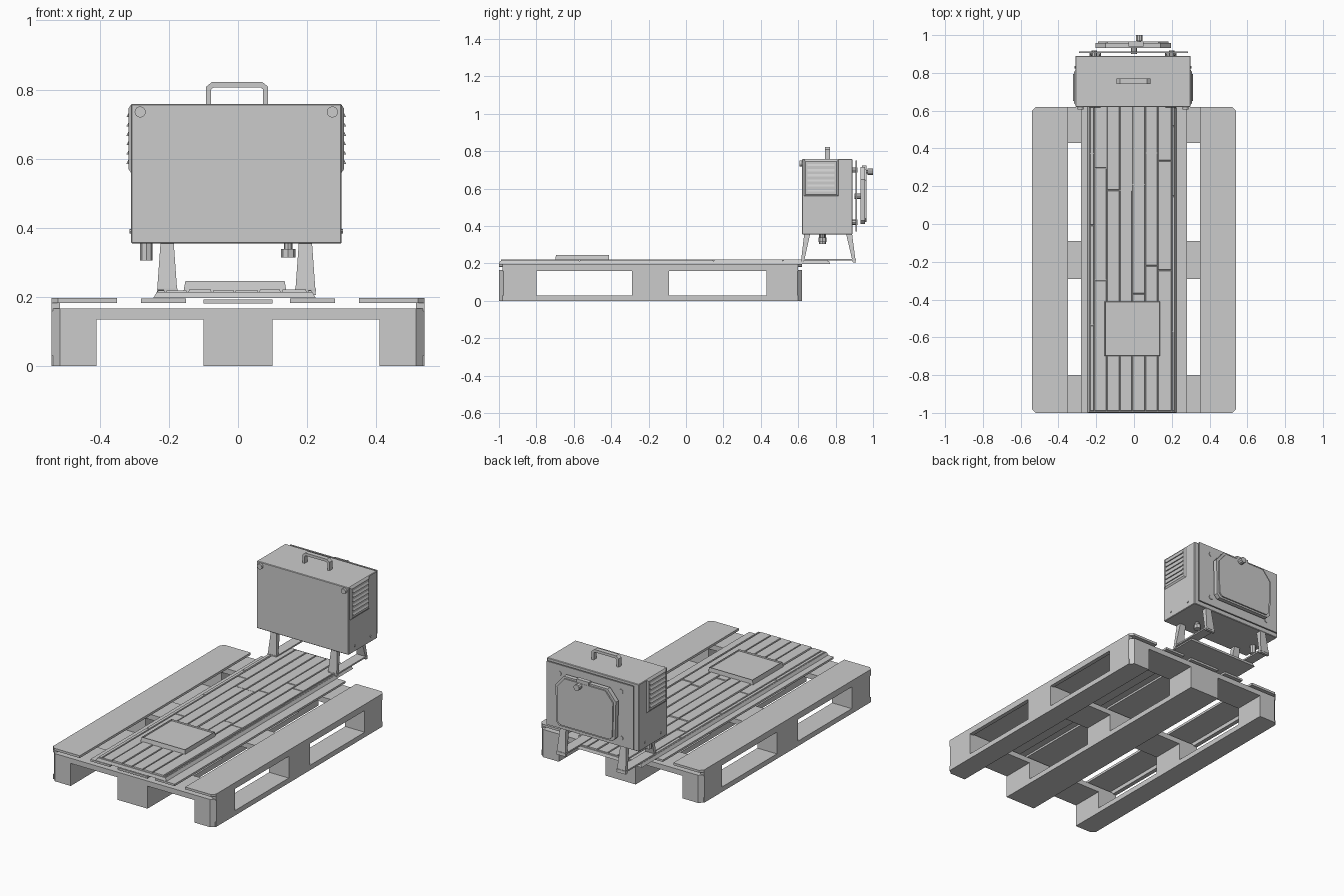
import bpy, bmesh, math, random
from mathutils import Vector

random.seed(4)
cube = bpy.data.objects.get("Cube")
if cube:
    bpy.data.objects.remove(cube, do_unlink=True)

grey = bpy.data.materials.new("plain_grey")
grey.use_nodes = True
grey.diffuse_color = (0.6, 0.6, 0.6, 1)
grey.node_tree.nodes["Principled BSDF"].inputs["Base Color"].default_value = (0.6, 0.6, 0.6, 1)


def finish(name, bm):
    bmesh.ops.recalc_face_normals(bm, faces=bm.faces[:])
    mesh = bpy.data.meshes.new(name)
    bm.to_mesh(mesh)
    bm.free()
    mesh.materials.append(grey)
    ob = bpy.data.objects.new(name, mesh)
    bpy.context.collection.objects.link(ob)
    return ob


def add_loft(bm, low, high):
    """Closed solid between two matching loops of points."""
    a = [bm.verts.new(p) for p in low]
    b = [bm.verts.new(p) for p in high]
    bm.faces.new(a)
    bm.faces.new(b)
    for i in range(len(a)):
        j = (i + 1) % len(a)
        bm.faces.new((a[i], a[j], b[j], b[i]))


def rect(x, y, z):
    return [(x[0], y[0], z), (x[1], y[0], z), (x[1], y[1], z), (x[0], y[1], z)]


def add_box(bm, x, y, z):
    add_loft(bm, rect(x, y, z[0]), rect(x, y, z[1]))


def box(name, x, y, z, bevel=0):
    bm = bmesh.new()
    add_box(bm, x, y, z)
    ob = finish(name, bm)
    if bevel:
        mod = ob.modifiers.new("edge", "BEVEL")
        mod.width, mod.segments = bevel, 1
    return ob


def prism(name, outline, y0, y1):
    """Outline in x, z pushed along y."""
    bm = bmesh.new()
    add_loft(bm, [(x, y0, z) for x, z in outline], [(x, y1, z) for x, z in outline])
    return finish(name, bm)


def disc(name, centre, radius, depth, axis, sides=12):
    bm = bmesh.new()
    bmesh.ops.create_cone(bm, cap_ends=True, segments=sides, radius1=radius, radius2=radius, depth=depth)
    ob = finish(name, bm)
    ob.location = centre
    ob.rotation_euler = Vector((0, 0, 1)).rotation_difference(Vector(axis)).to_euler()
    return ob


# Pallet: blocks and cross boards
rows = [(-1, -0.8), (-0.29, -0.09), (0.43, 0.62)]
for i, row in enumerate(rows):
    box(f"cross_board_{i}", (-0.51, 0.51), row, (0.135, 0.166))
    box(f"centre_block_{i}", (-0.1, 0.1), row, (0, 0.135))
    for s in (-1, 1):
        cut0 = 0.025 if i == 0 else 0
        cut1 = 0.025 if i == 2 else 0
        plan = [(0.41, row[0]), (0.54 - cut0, row[0]), (0.54, row[0] + cut0),
                (0.54, row[1] - cut1), (0.54 - cut1, row[1]), (0.41, row[1])]
        if i == 1:
            plan = [(0.41, row[0]), (0.54, row[0]), (0.54, row[1]), (0.41, row[1])]
        bm = bmesh.new()
        add_loft(bm, [(s * x, y, 0) for x, y in plan], [(s * x, y, 0.166) for x, y in plan])
        finish(f"side_block_{i}", bm)

# Pallet: bottom runners and deck boards
box("centre_runner", (-0.1, 0.1), (-1, 0.62), (0, 0.03))
box("centre_deck_board", (-0.1, 0.1), (-1, 0.62), (0.181, 0.193))
for s in (-1, 1):
    def span(a, b):
        return tuple(sorted((s * a, s * b)))
    box("side_runner", span(0.41, 0.54), (-0.98, 0.6), (0, 0.03))
    box("inner_deck_board", span(0.15, 0.28), (-1, 0.62), (0.183, 0.195))
    plan = [(0.35, -1), (0.52, -1), (0.54, -0.98), (0.54, 0.6), (0.52, 0.62), (0.35, 0.62)]
    bm = bmesh.new()
    add_loft(bm, [(s * x, y, 0.183) for x, y in plan], [(s * x, y, 0.197) for x, y in plan])
    finish("outer_deck_board", bm)
    box("outer_deck_edge", span(0.515, 0.54), (-0.98, 0.6), (0.16, 0.19))

# Slatted panel lying on the pallet
bm = bmesh.new()
add_loft(bm, rect((-0.245, 0.225), (-1, 0.77), 0.197), rect((-0.235, 0.215), (-0.995, 0.765), 0.214))
finish("panel_base", bm)
seams = [-0.235, -0.21, -0.145, -0.075, -0.01, 0.06, 0.125, 0.2, 0.215]
bm = bmesh.new()
for a, b in zip(seams, seams[1:]):
    y = -0.99
    while y < 0.76:
        end = min(y + random.uniform(0.35, 0.8), 0.76)
        if end > 0.62:
            end = 0.76
        top = random.uniform(0.218, 0.222)
        add_loft(bm, rect((a + 0.001, b - 0.001), (y, end - 0.003), 0.212),
                 rect((a + 0.004, b - 0.004), (y + 0.002, end - 0.005), top))
        y = end
finish("panel_slats", bm)

# Square pad with a sunken middle
bm = bmesh.new()
add_loft(bm, rect((-0.158, 0.14), (-0.7, -0.41), 0.215), rect((-0.152, 0.135), (-0.695, -0.413), 0.246))
bm.faces.ensure_lookup_table()
top = max(bm.faces, key=lambda f: f.calc_center_median().z)
bmesh.ops.inset_region(bm, faces=[top], thickness=0.055, depth=0)
for v in top.verts:
    v.co.z -= 0.01
finish("pad", bm)

# Heater body
box("heater_body", (-0.31, 0.3), (0.62, 0.89), (0.355, 0.758), 0.003)
for x in (-0.283, 0.273):
    disc("front_button", (x, 0.614, 0.735), 0.016, 0.014, (0, 1, 0), 16)

# Side vents with louvres
for s, wall in ((-1, -0.31), (1, 0.3)):
    bm = bmesh.new()
    add_loft(bm, [(wall, 0.632, 0.56), (wall, 0.815, 0.56), (wall, 0.815, 0.755), (wall, 0.632, 0.755)],
             [(wall + s * 0.007, 0.64, 0.57), (wall + s * 0.007, 0.805, 0.57),
              (wall + s * 0.007, 0.805, 0.745), (wall + s * 0.007, 0.64, 0.745)])
    finish("vent_panel", bm)
    bm = bmesh.new()
    for i in range(6):
        z = 0.585 + i * 0.027
        out = wall + s * 0.005
        add_loft(bm, [(out, 0.65, z), (out + s * 0.008, 0.65, z), (out, 0.65, z + 0.015)],
                 [(out, 0.795, z), (out + s * 0.008, 0.795, z), (out, 0.795, z + 0.015)])
    finish("vent_louvres", bm)
    for y in (0.68, 0.83):
        disc("side_screw", (wall, y, 0.39), 0.007, 0.008, (1, 0, 0), 8)

# Carrying handle
outer = [(-0.092, 0.755), (-0.092, 0.808), (-0.075, 0.822), (0.07, 0.822), (0.087, 0.808), (0.087, 0.755)]
inner = [(0.073, 0.755), (0.073, 0.8), (0.065, 0.806), (-0.07, 0.806), (-0.078, 0.8), (-0.078, 0.755)]
prism("handle", outer + inner, 0.742, 0.77)

# Splayed legs and feet rails
for s in (-1, 1):
    x = -0.205 if s < 0 else 0.195
    for foot, knee in ((0.622, 0.648), (0.9, 0.872)):
        bm = bmesh.new()
        add_loft(bm, rect((x - 0.03, x + 0.03), (foot - 0.008, foot + 0.008), 0.205),
                 rect((x - 0.019, x + 0.019), (knee - 0.016, knee + 0.016), 0.358))
        finish("leg", bm)
    box("foot_rail", (x - 0.03, x + 0.03), (0.615, 0.908), (0.216, 0.225))

# Knobs and fittings underneath
disc("gas_inlet", (-0.265, 0.73, 0.33), 0.018, 0.05, (0, 0, 1), 8)
disc("control_knob", (0.145, 0.73, 0.326), 0.021, 0.025, (0, 0, 1), 8)
disc("control_stem", (0.145, 0.73, 0.345), 0.012, 0.03, (0, 0, 1), 8)

# Back shield, door and latch
box("back_shield", (-0.29, 0.285), (0.905, 0.914), (0.37, 0.75))
for x in (-0.21, 0.2):
    for z in (0.42, 0.7):
        disc("shield_spacer", (x, 0.9, z), 0.014, 0.035, (0, 1, 0), 8)
door = [(-0.18, 0.41), (0.17, 0.41), (0.19, 0.43), (0.195, 0.65), (0.14, 0.715),
        (-0.15, 0.715), (-0.205, 0.65), (-0.2, 0.43)]
prism("door_rim", door, 0.932, 0.958)
small = [(x * 0.93, 0.56 + (z - 0.56) * 0.93) for x, z in door]
prism("door_face", small, 0.955, 0.966)
disc("door_mount", (0, 0.92, 0.56), 0.015, 0.04, (0, 1, 0), 8)
disc("latch_knob", (0.028, 0.985, 0.69), 0.018, 0.03, (0, 1, 0), 10)
disc("latch_stem", (0.028, 0.965, 0.69), 0.009, 0.03, (0, 1, 0), 8)
box("latch_bar", (-0.03, 0.05), (0.94, 0.965), (0.7, 0.725))
